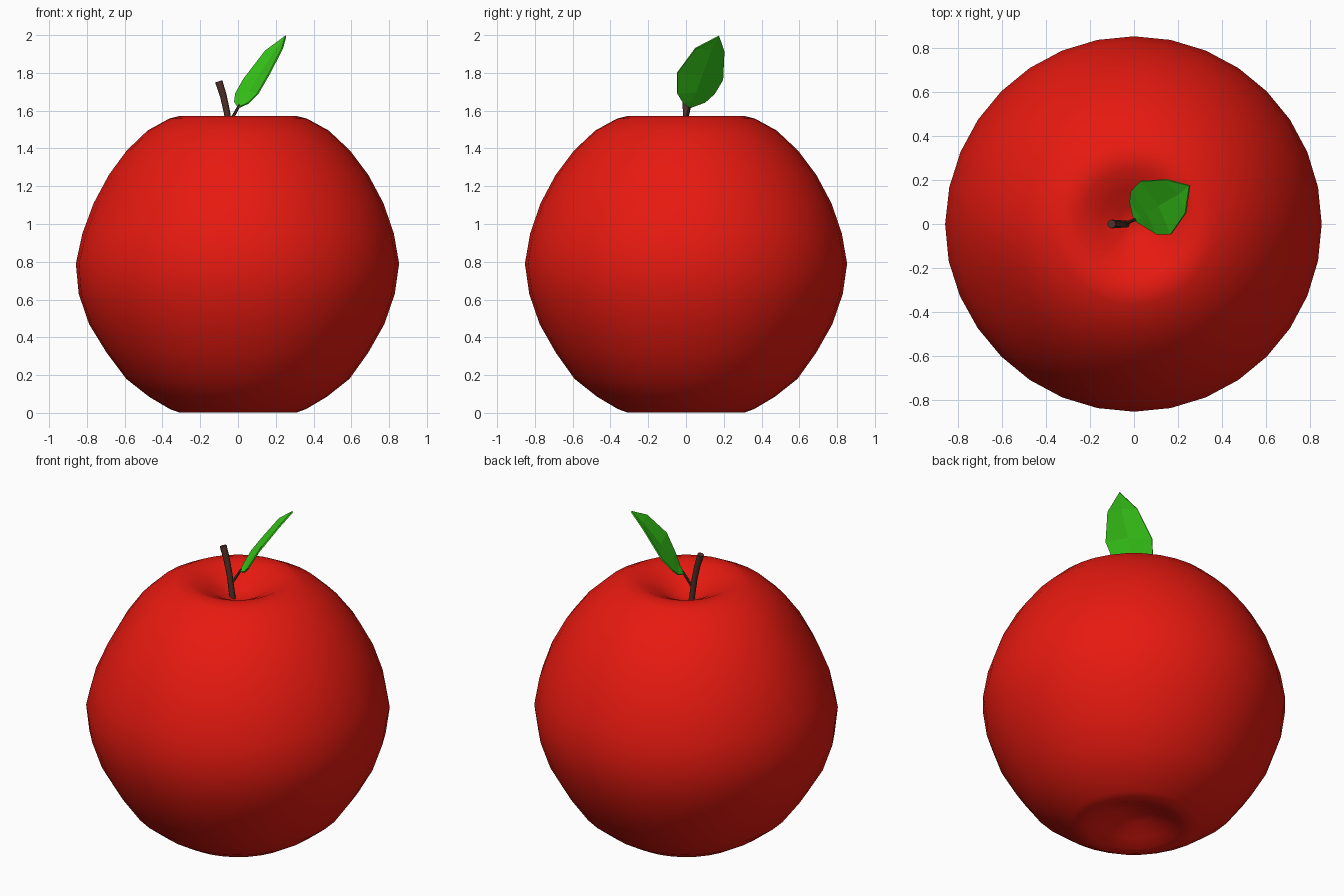
import bpy, bmesh
from math import sin, cos, pi, radians, exp
from mathutils import Vector

if "Cube" in bpy.data.objects:
    bpy.data.objects.remove(bpy.data.objects["Cube"])


def material(name, rgb):
    m = bpy.data.materials.new(name)
    m.diffuse_color = (*rgb, 1)
    m.use_nodes = True
    m.node_tree.nodes["Principled BSDF"].inputs["Base Color"].default_value = m.diffuse_color
    return m


def make_object(name, bm, mat, angle=None):
    bmesh.ops.recalc_face_normals(bm, faces=bm.faces)
    me = bpy.data.meshes.new(name)
    bm.to_mesh(me)
    bm.free()
    me.materials.append(mat)
    ob = bpy.data.objects.new(name, me)
    bpy.context.collection.objects.link(ob)
    if angle:
        bpy.context.view_layer.objects.active = ob
        ob.select_set(True)
        bpy.ops.object.shade_smooth_by_angle(angle=radians(angle))
        ob.select_set(False)
    return ob


def bridge(bm, rings):
    for a, b in zip(rings, rings[1:]):
        n = len(a)
        for i in range(n):
            bm.faces.new((a[i], a[(i + 1) % n], b[(i + 1) % n], b[i]))


def tube(name, path, radii, sides, mat):
    # swept tube with rings across the path direction
    pts = [Vector(p) for p in path]
    bm = bmesh.new()
    rings = []
    for i, p in enumerate(pts):
        d = pts[min(i + 1, len(pts) - 1)] - pts[max(i - 1, 0)]
        u = d.cross(Vector((0, 1, 0))).normalized()
        v = d.cross(u).normalized()
        rings.append([bm.verts.new(p + radii[i] * (u * cos(2 * pi * k / sides) + v * sin(2 * pi * k / sides)))
                      for k in range(sides)])
    bridge(bm, rings)
    bm.faces.new(rings[0])
    bm.faces.new(rings[-1])
    return make_object(name, bm, mat, 50)


red = material("red", (0.8, 0.01, 0.005))
brown = material("brown", (0.08, 0.03, 0.02))
green = material("green", (0.04, 0.6, 0.01))

# apple body: lathed profile with dimples and a slightly uneven flank
profile = [(0.10, 0.08), (0.20, 0.035), (0.27, 0.008), (0.31, 0.002), (0.36, 0.02), (0.47, 0.085),
           (0.59, 0.18), (0.69, 0.32), (0.775, 0.47), (0.83, 0.63), (0.853, 0.79), (0.825, 0.95),
           (0.77, 1.11), (0.69, 1.26), (0.592, 1.39), (0.48, 1.495), (0.365, 1.558), (0.31, 1.572),
           (0.25, 1.562), (0.16, 1.52), (0.08, 1.47)]
SIDES = 32


def unevenness(a, z, angle, height, amount):
    d = (a - radians(angle) + pi) % (2 * pi) - pi
    return amount * exp(-(d / 0.4) ** 2 - ((z - height) / 0.25) ** 2)


bm = bmesh.new()
rings = []
for r, z in profile:
    ring = []
    for k in range(SIDES):
        a = 2 * pi * k / SIDES
        rr = r + unevenness(a, z, 208, 1.2, -0.03) + unevenness(a, z, 190, 0.55, 0.018)
        ring.append(bm.verts.new((rr * cos(a), rr * sin(a), z)))
    rings.append(ring)
bridge(bm, rings)
for ring, z in ((rings[0], 0.10), (rings[-1], 1.44)):
    c = bm.verts.new((0, 0, z))
    for i in range(SIDES):
        bm.faces.new((ring[i], ring[(i + 1) % SIDES], c))
make_object("apple_body", bm, red, 60)

# stem and leaf stalk
tube("stem", [(-0.03, 0, 1.41), (-0.045, 0, 1.50), (-0.058, 0, 1.59), (-0.078, 0, 1.68), (-0.102, 0, 1.755)],
     [0.017, 0.017, 0.017, 0.018, 0.02], 8, brown)
tube("leaf_stalk", [(-0.05, 0, 1.53), (-0.02, 0.01, 1.58), (0.008, 0.022, 1.63)],
     [0.008, 0.008, 0.007], 6, brown)

# leaf: two edges folded along a midrib
front_edge = [(0.055, -0.015, 1.64), (0.105, -0.046, 1.69), (0.168, -0.046, 1.80), (0.235, 0.05, 1.93)]
midrib = [(0.035, 0.03, 1.655), (0.06, 0.052, 1.70), (0.115, 0.085, 1.79), (0.205, 0.135, 1.925)]
back_edge = [(-0.018, 0.10, 1.645), (-0.012, 0.15, 1.69), (0.03, 0.195, 1.765), (0.145, 0.202, 1.915)]
bm = bmesh.new()
base = bm.verts.new((0.0, 0.018, 1.615))
tip = bm.verts.new((0.253, 0.175, 1.995))
F, M, B = ([bm.verts.new(p) for p in row] for row in (front_edge, midrib, back_edge))
for edge in (F, B):
    bm.faces.new((base, edge[0], M[0]))
    for i in range(3):
        bm.faces.new((edge[i], edge[i + 1], M[i + 1], M[i]))
    bm.faces.new((M[3], edge[3], tip))
leaf = make_object("leaf", bm, green)
solid = leaf.modifiers.new("thickness", "SOLIDIFY")
solid.thickness = 0.008
solid.offset = 0
